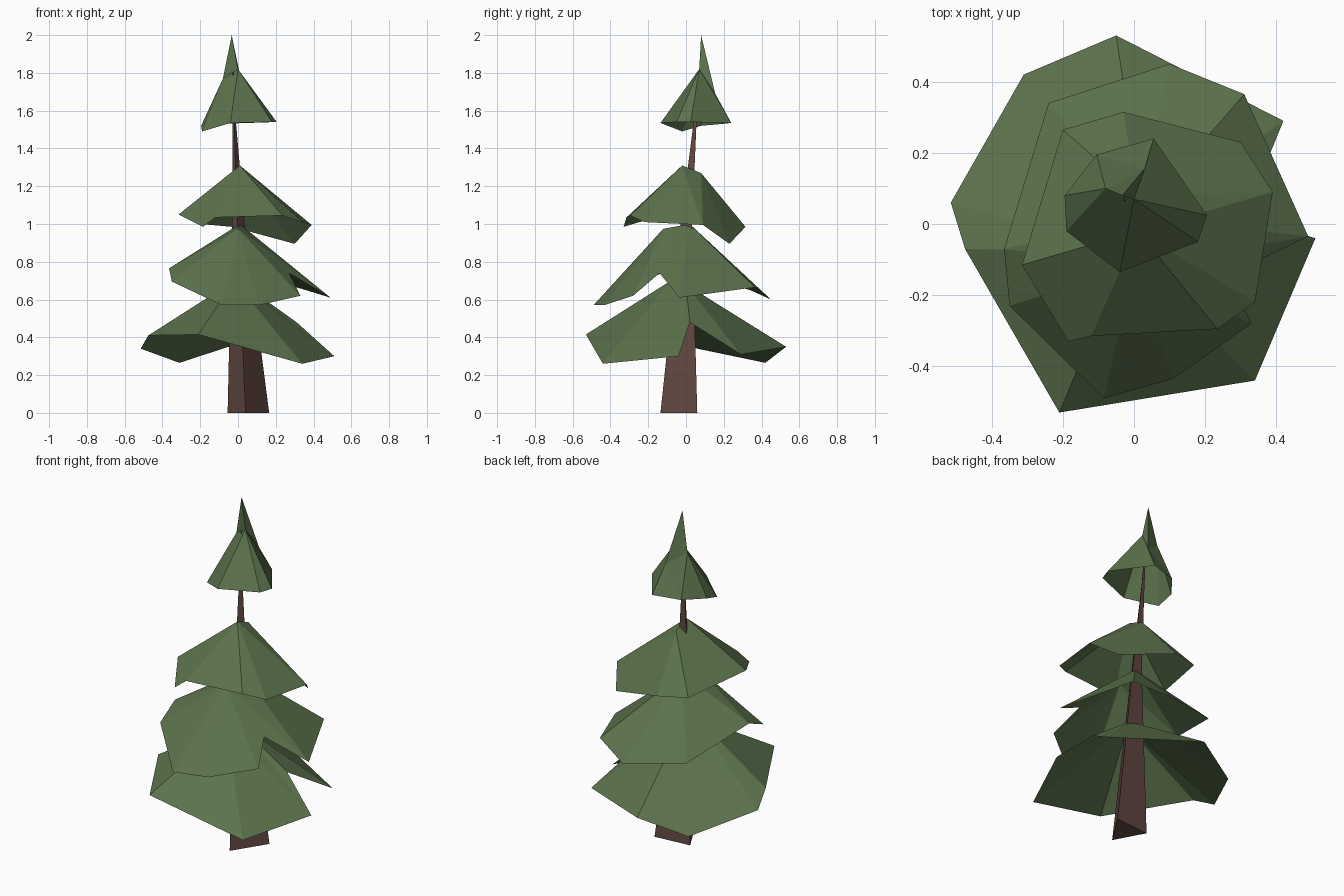
import bpy
import bmesh
from mathutils import Vector

default_cube = bpy.data.objects.get("Cube")
if default_cube:
    bpy.data.objects.remove(default_cube, do_unlink=True)


def make_material(name, colour):
    material = bpy.data.materials.new(name)
    material.use_nodes = True
    material.diffuse_color = (*colour, 1)
    shader = material.node_tree.nodes["Principled BSDF"]
    shader.inputs["Base Color"].default_value = (*colour, 1)
    return material


needle_green = make_material("needle green", (.105, .17, .073))
bark_brown = make_material("bark brown", (.13, .068, .056))


def finish_object(name, bm, material):
    mesh = bpy.data.meshes.new(name)
    bm.to_mesh(mesh)
    bm.free()
    mesh.materials.append(material)
    part = bpy.data.objects.new(name, mesh)
    bpy.context.scene.collection.objects.link(part)
    return part


def make_branch_tier(name, core, rim, tip=None):
    """Open skirt: each rim corner hangs from its nearest core point,
    and the core can rise further to a sharp tip."""
    bm = bmesh.new()
    core_verts = [bm.verts.new(point) for point in core]
    rim_verts = [bm.verts.new(point) for point in rim]
    tip_vert = bm.verts.new(tip) if tip else None

    def nearest_core(vert):
        return min(core_verts, key=lambda c: (c.co.xy - vert.co.xy).length)

    for here, after in zip(rim_verts, rim_verts[1:] + rim_verts[:1]):
        core_here, core_after = nearest_core(here), nearest_core(after)
        bm.faces.new((here, after, core_here))
        if core_here != core_after:
            bm.faces.new((after, core_after, core_here))
            if tip_vert:
                bm.faces.new((core_here, core_after, tip_vert))
    return finish_object(name, bm, needle_green)


def make_trunk(name, base, sections):
    """Loft the base outline through (scale, centre) sections."""
    bm = bmesh.new()
    middle = sum(base, Vector((0, 0, 0))) / len(base)
    rings = [[bm.verts.new((corner - middle) * scale + Vector(centre))
              for corner in base] for scale, centre in sections]
    for lower, upper in zip(rings, rings[1:]):
        for i in range(len(base)):
            j = (i + 1) % len(base)
            bm.faces.new((lower[i], lower[j], upper[j], upper[i]))
    bm.faces.new(reversed(rings[0]))
    bm.faces.new(rings[-1])
    return finish_object(name, bm, bark_brown)


# Leaning three-sided trunk
make_trunk(
    "trunk",
    [Vector((.04, -.135, 0)), Vector((.165, .06, 0)), Vector((-.055, .04, 0))],
    [(1, (.05, -.012, 0)), (.31, (0, .01, 1)),
     (.08, (-.02, .05, 1.54)), (.04, (-.025, .07, 1.8))])

# Widest tier at the bottom, with a notch on its left side
make_branch_tier(
    "bottom_branches",
    [(-.02, -.08, .7), (.03, 0, .68)],
    [(-.05, .53, .35), (-.31, .42, .265), (-.515, .06, .34),
     (-.475, -.07, .41), (-.21, -.53, .415), (.34, -.44, .26),
     (.51, -.04, .3), (.31, .02, .48), (.42, .29, .31)])

# Second tier, notched at its front left
make_branch_tier(
    "lower_branches",
    [(0, -.12, .975), (.01, .02, 1)],
    [(.1, .45, .6), (-.24, .34, .65), (-.365, -.07, .765),
     (-.35, -.23, .695), (-.085, -.49, .57), (.11, -.435, .57),
     (.33, -.28, .62), (.27, -.14, .74), (.49, -.035, .61),
     (.31, .365, .665)])

# Third tier
make_branch_tier(
    "upper_branches",
    [(.01, -.02, 1.31), (.01, .08, 1.27)],
    [(-.03, .315, .985), (-.2, .265, 1), (-.315, -.115, 1.05),
     (-.185, -.33, .985), (-.12, -.315, 1.035), (.235, -.295, 1.045),
     (.34, -.22, 1.01), (.39, .09, .995), (.3, .23, .895)])

# Small top tier drawn up to a spike
make_branch_tier(
    "top_branches",
    [(0, .07, 1.82), (.03, .155, 1.69), (-.08, .1, 1.77)],
    [(.055, .24, 1.535), (-.105, .195, 1.53), (-.195, .08, 1.52),
     (-.19, -.02, 1.49), (-.04, -.135, 1.535), (.18, -.05, 1.54),
     (.205, .025, 1.54)],
    tip=(-.033, .08, 2))
